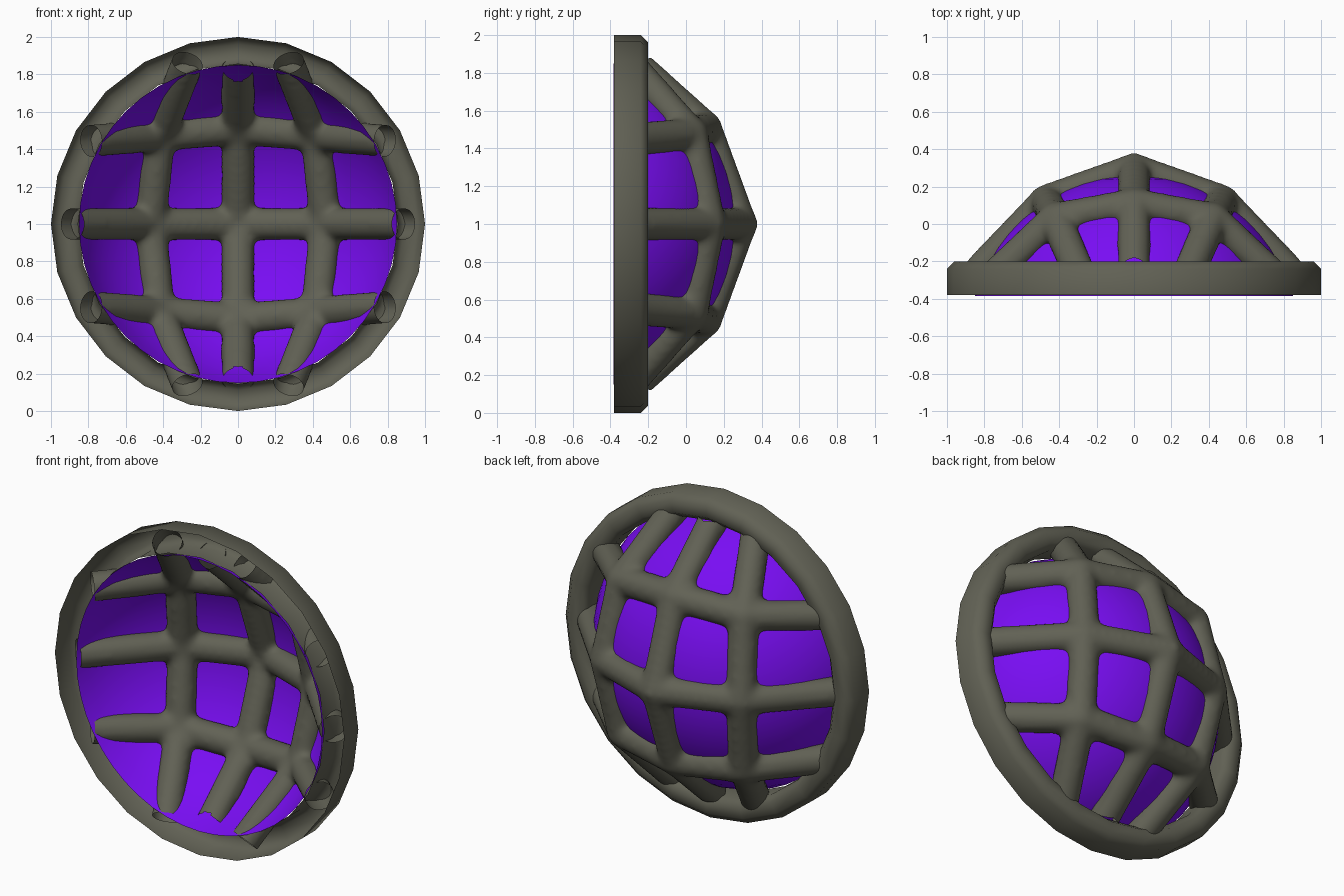
import bpy, bmesh, math
from mathutils import Vector

if "Cube" in bpy.data.objects:
    bpy.data.objects.remove(bpy.data.objects["Cube"])


def material(name, rgb):
    m = bpy.data.materials.new(name)
    m.diffuse_color = (*rgb, 1)
    m.use_nodes = True
    m.node_tree.nodes["Principled BSDF"].inputs["Base Color"].default_value = m.diffuse_color
    return m


olive = material("olive_metal", (0.12, 0.12, 0.09))
purple = material("purple_glass", (0.19, 0.004, 0.90))


def activate(ob):
    bpy.ops.object.select_all(action='DESELECT')
    ob.select_set(True)
    bpy.context.view_layer.objects.active = ob


def lathe(name, profile, sides, mat, angle):
    """Revolve (radius, y) points about the y axis through z = 1."""
    bm = bmesh.new()
    vs = [bm.verts.new((r, y, 0)) for r, y in profile]
    edges = [bm.edges.new(p) for p in zip(vs, vs[1:])]
    bmesh.ops.spin(bm, geom=vs + edges, cent=(0, 0, 0), axis=(0, 1, 0),
                   angle=2 * math.pi, steps=sides)
    bmesh.ops.remove_doubles(bm, verts=bm.verts, dist=1e-4)
    bmesh.ops.recalc_face_normals(bm, faces=bm.faces)
    me = bpy.data.meshes.new(name)
    bm.to_mesh(me)
    bm.free()
    me.materials.append(mat)
    ob = bpy.data.objects.new(name, me)
    bpy.context.collection.objects.link(ob)
    ob.location.z = 1
    activate(ob)
    bpy.ops.object.shade_smooth_by_angle(angle=math.radians(angle))
    return ob


# Rim: 24-sided bevelled channel, open at the front
lathe("rim", [(1, -.38), (1, -.24), (.96, -.2), (.89, -.2), (.855, -.24),
              (.855, -.37)], 24, olive, 60)

# Lens: spherical cap
R, apex, edge = 0.883, 0.26, 0.85
a1 = math.asin(edge / R)
lathe("lens", [(R * math.sin(a1 * i / 12), apex - R + R * math.cos(a1 * i / 12))
               for i in range(13)], 48, purple, 60)

# Cage: three upright and three level bars, bent at the crossings
C = (0, .295, 0)


def flip(p, sx, sz):
    return (p[0] * sx, p[1], p[2] * sz)


mid_x, mid_z, corner = (.47, .125, 0), (0, .105, .51), (.42, .03, .475)
end_x, end_z = (.885, -.315, 0), (0, -.315, .885)
end_cx, end_cz = (.785, -.315, .445), (.27, -.315, .86)
paths = [[flip(end_x, -1, 1), flip(mid_x, -1, 1), C, mid_x, end_x],
         [flip(end_z, 1, -1), flip(mid_z, 1, -1), C, mid_z, end_z]]
for s in (-1, 1):
    paths.append([flip(p, t, s) for p, t in
                  ((end_cx, -1), (corner, -1), (mid_z, 1), (corner, 1), (end_cx, 1))])
    paths.append([flip(p, s, t) for p, t in
                  ((end_cz, -1), (corner, -1), (mid_x, 1), (corner, 1), (end_cz, 1))])

cu = bpy.data.curves.new("cage", 'CURVE')
cu.dimensions = '3D'
cu.bevel_depth = 0.091
cu.bevel_resolution = 3
cu.use_fill_caps = True
cuts = []
for path in paths:
    pts = [Vector(p) for p in path]
    for end, nxt in ((0, 1), (-1, -2)):
        d = (pts[end] - pts[nxt]).normalized()
        cuts.append((pts[end].copy(), d))
        pts[end] += d * 0.15          # overshoot, trimmed square below
    sp = cu.splines.new('POLY')
    sp.points.add(len(pts) - 1)
    for pt, co in zip(sp.points, pts):
        pt.co = (*co, 1)
cage = bpy.data.objects.new("cage", cu)
bpy.context.collection.objects.link(cage)
cage.location.z = 1
activate(cage)
bpy.ops.object.convert(target='MESH')
cage = bpy.context.object
cage.data.materials.clear()
cage.data.materials.append(olive)

# Fuse the bars and soften the crossings into fillets
rm = cage.modifiers.new("fuse", 'REMESH')
rm.mode = 'VOXEL'
rm.voxel_size = 0.018
rm.use_smooth_shade = True
sm = cage.modifiers.new("fillet", 'SMOOTH')
sm.factor = 0.5
sm.iterations = 14
bpy.ops.object.modifier_apply(modifier="fuse")
bpy.ops.object.modifier_apply(modifier="fillet")

# Trim the open bar ends inside the rim channel
bm = bmesh.new()
bm.from_mesh(cage.data)
for co, d in cuts:
    near = {v for v in bm.verts if (v.co - co).length < 0.3}
    faces = {f for v in near for f in v.link_faces}
    edges = {e for f in faces for e in f.edges}
    bmesh.ops.bisect_plane(bm, geom=list(near | faces | edges), dist=1e-5,
                           plane_co=co, plane_no=d, clear_outer=True)
bm.to_mesh(cage.data)
bm.free()
